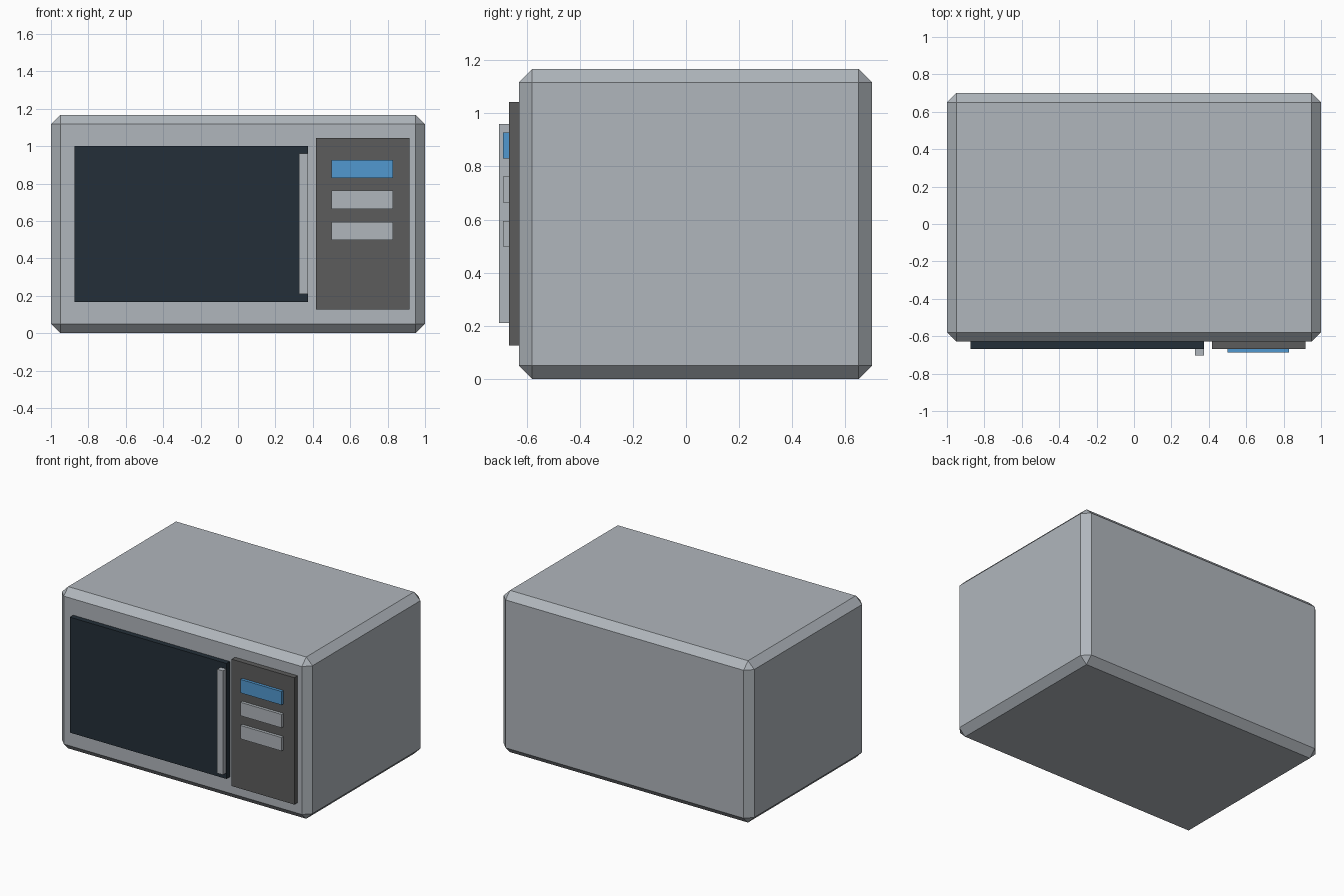
import bpy, bmesh

if "Cube" in bpy.data.objects:
    bpy.data.objects.remove(bpy.data.objects["Cube"])


def material(name, rgb):
    """Flat colour given as 0-255 sRGB."""
    lin = [((c / 255 + 0.055) / 1.055) ** 2.4 for c in rgb]
    m = bpy.data.materials.new(name)
    m.diffuse_color = (*lin, 1)
    m.use_nodes = True
    m.node_tree.nodes["Principled BSDF"].inputs["Base Color"].default_value = m.diffuse_color
    return m


silver = material("silver_grey", (176, 182, 188))
glass = material("dark_glass", (36, 47, 56))
charcoal = material("charcoal", (92, 92, 92))
blue = material("display_blue", (81, 153, 208))


def box(name, x, y, z, mat, bevel=0):
    """Box from (min, max) ranges on each axis, optionally chamfered."""
    bm = bmesh.new()
    bmesh.ops.create_cube(bm, size=1)
    for v in bm.verts:
        v.co = [r[0] if c < 0 else r[1] for c, r in zip(v.co, (x, y, z))]
    if bevel:
        bmesh.ops.bevel(bm, geom=bm.edges[:], offset=bevel, segments=1,
                        affect='EDGES')
    mesh = bpy.data.meshes.new(name)
    bm.to_mesh(mesh)
    bm.free()
    mesh.materials.append(mat)
    ob = bpy.data.objects.new(name, mesh)
    bpy.context.collection.objects.link(ob)
    return ob


FRONT, PLATE = -0.629, -0.667   # casing front, door and panel front

# Chamfered casing
box("casing", (-1, 1), (FRONT, 0.70), (0, 1.167), silver, bevel=0.05)

# Door with vertical handle
box("door", (-0.875, 0.375), (PLATE, FRONT), (0.167, 1.0), glass)
box("door_handle", (0.327, 0.373), (-0.704, PLATE), (0.21, 0.96), silver)

# Control panel with display and two buttons
box("control_panel", (0.417, 0.917), (PLATE, FRONT), (0.127, 1.042), charcoal)
for name, z, mat in (("display", 0.83, blue), ("upper_button", 0.665, silver),
                     ("lower_button", 0.498, silver)):
    box(name, (0.5, 0.83), (-0.688, PLATE), (z, z + 0.097), mat)
